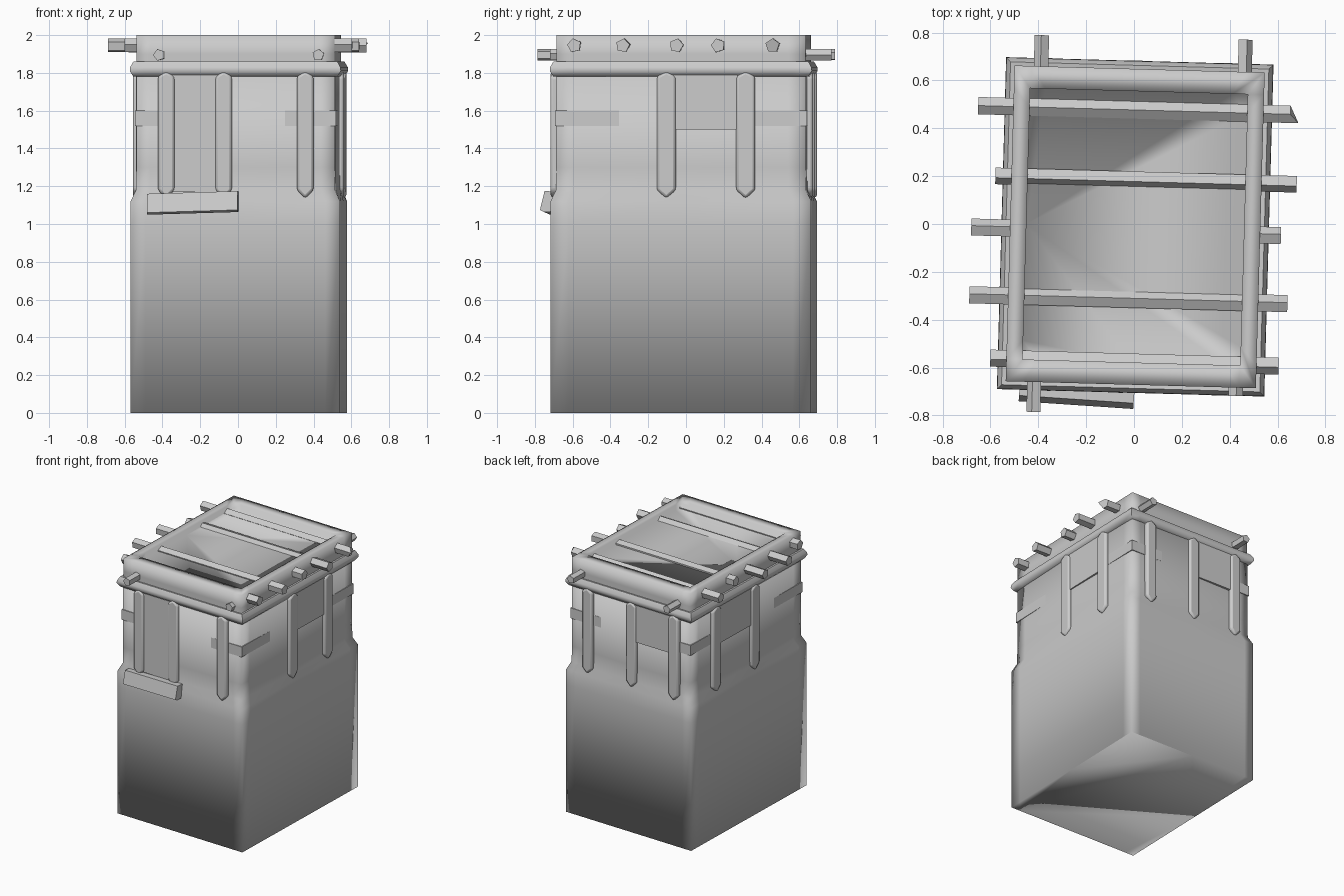
import bpy, bmesh
from math import radians, pi
from mathutils import Matrix, Vector

if "Cube" in bpy.data.objects:
    bpy.data.objects.remove(bpy.data.objects["Cube"])

# whole tower is turned slightly and nudged off centre
TURN = Matrix.Translation((0.005, -0.012, 0)) @ Matrix.Rotation(radians(-1.6), 4, 'Z')
HW, HD = 0.554, 0.69          # half width / depth of the lower body


def finish(name, bm, smooth=None, bevel=0, matrix=Matrix()):
    bm.transform(TURN @ matrix)
    bmesh.ops.recalc_face_normals(bm, faces=bm.faces)
    me = bpy.data.meshes.new(name)
    bm.to_mesh(me)
    bm.free()
    ob = bpy.data.objects.new(name, me)
    bpy.context.collection.objects.link(ob)
    if bevel:
        m = ob.modifiers.new("bevel", 'BEVEL')
        m.width, m.segments = bevel, 2
    if smooth:
        bpy.ops.object.select_all(action='DESELECT')
        ob.select_set(True)
        bpy.context.view_layer.objects.active = ob
        bpy.ops.object.shade_smooth_by_angle(angle=radians(smooth))
    return ob


def ring(bm, hw, hd, z, bulge):
    """Rectangular loop with support points beside the corners."""
    pts = []
    for k in range(4):
        a, d = ((hw, hd), (hd, hw))[k % 2]
        rot = Matrix.Rotation(k * pi / 2, 3, 'Z')
        for u in (-1, -0.86, 0, 0.86):
            pts.append(bm.verts.new(rot @ Vector((u * a, -d - bulge * (1 - u * u), z))))
    return pts


def loft(name, rings, smooth, cap_start=True, cap_end=True, closed=False):
    bm = bmesh.new()
    loops = [ring(bm, *r) for r in rings]
    pairs = list(zip(loops, loops[1:]))
    if closed:
        pairs.append((loops[-1], loops[0]))
    for a, b in pairs:
        for i in range(16):
            j = (i + 1) % 16
            bm.faces.new((a[i], a[j], b[j], b[i]))
    if cap_start and not closed:
        bm.faces.new(loops[0])
    if cap_end and not closed:
        bm.faces.new(loops[-1])
    return finish(name, bm, smooth)


def prism(name, pts, d0, d1, side, bevel=0):
    """Outline in (along wall, z), extruded from depth d0 to d1 on a wall."""
    bm = bmesh.new()
    f = bm.faces.new([bm.verts.new((u, -d0, z)) for u, z in pts])
    ext = bmesh.ops.extrude_face_region(bm, geom=[f])
    for v in ext['geom']:
        if isinstance(v, bmesh.types.BMVert):
            v.co.y = -d1
    return finish(name, bm, 40 if bevel else None, bevel,
                  Matrix.Rotation(side * pi / 2, 4, 'Z'))


# body with a shoulder; upper walls bulge a little between the corners
loft("tower_body", [(HW, HD, 0, 0), (HW, HD, 1.0, 0), (HW, HD, 1.12, 0),
                    (0.527, 0.662, 1.18, 0.014), (0.525, 0.66, 1.3, 0.014),
                    (0.525, 0.66, 1.82, 0.014)], 95)

# thin band wrapped round the upper walls
loft("wall_band", [(0.51, 0.645, 1.52, 0), (0.533, 0.668, 1.52, 0),
                   (0.533, 0.668, 1.60, 0), (0.51, 0.645, 1.60, 0)], 30, closed=True)

# cornice
loft("cornice", [(0.50, 0.64, 1.78, 0), (0.54, 0.675, 1.78, 0), (0.559, 0.694, 1.81, 0),
                 (0.557, 0.692, 1.83, 0), (0.54, 0.675, 1.86, 0), (0.50, 0.64, 1.855, 0)],
     60, closed=True)

# parapet with sunken roof
loft("parapet", [(0.523, 0.66, 1.82, 0), (0.523, 0.66, 1.90, 0), (0.523, 0.66, 2.0, 0),
                 (0.455, 0.567, 2.0, 0), (0.455, 0.567, 1.955, 0)], 95, cap_start=False)

# ribs: wall index 0 front, 1 right, 2 back, 3 left
ribs = {0: (-0.366, -0.062, 0.37), 1: (-0.077, 0.343),
        2: (-0.37, 0.02, 0.395), 3: (-0.38, 0.08)}
for side, places in ribs.items():
    outer = (HD if side % 2 == 0 else HW) + 0.005
    for n, u in enumerate(places):
        w = 0.044 if side % 2 == 0 else 0.05
        outline = [(u - w, 1.18), (u, 1.135), (u + w, 1.18),
                   (u + w, 1.78), (u, 1.81), (u - w, 1.78)]
        prism(f"rib_{side}_{n}", outline, outer - 0.06, outer, side, 0.014)

# panels set between pairs of ribs
for side, u0, u1, z0 in ((0, -0.40, -0.03, 1.17), (1, -0.04, 0.30, 1.5),
                         (2, 0.02, 0.395, 1.5), (3, -0.38, 0.08, 1.5)):
    outer = (HD if side % 2 == 0 else HW) - 0.006
    prism(f"panel_{side}", [(u0, z0), (u1, z0), (u1, 1.79), (u0, 1.79)],
          outer - 0.05, outer, side)

# tilted curved sill under the front panel
bm = bmesh.new()
profile = [(-0.025, 0.052), (0.03, 0.058), (0.03, -0.05), (-0.012, -0.058),
           (-0.035, -0.05), (-0.03, 0)]
ends = [[bm.verts.new((x, y, z + x * 0.03)) for y, z in profile] for x in (-0.24, 0.24)]
for i in range(6):
    j = (i + 1) % 6
    bm.faces.new((ends[0][i], ends[0][j], ends[1][j], ends[1][i]))
bm.faces.new(ends[0])
bm.faces.new(ends[1])
finish("front_sill", bm, 50, 0,
       Matrix.Translation((-0.225, -0.71, 1.112)) @ Matrix.Rotation(radians(-2.5), 4, 'Z')
       @ Matrix.Rotation(radians(-8), 4, 'X'))


def log(name, a, b, at, z, r, along_y=False, spin=0.0, tip=0):
    """Five-sided log from a to b; tip stretches one end corner."""
    bm = bmesh.new()
    bmesh.ops.create_cone(bm, cap_ends=True, segments=5, radius1=r, radius2=r, depth=b - a,
                          matrix=Matrix.Translation(((a + b) / 2, 0, 0))
                          @ Matrix.Rotation(pi / 2, 4, 'Y') @ Matrix.Rotation(spin, 4, 'Z'))
    if tip:
        v = min((v for v in bm.verts if v.co.x > b - 0.01), key=lambda v: v.co.y)
        v.co.x += tip
    m = Matrix.Rotation(pi / 2, 4, 'Z') if along_y else Matrix()
    finish(name, bm, None, 0,
           Matrix.Translation((at, 0, z) if along_y else (0, at, z)) @ m)


# roof logs across the tower
for n, (a, b, y, spin, tip) in enumerate((
        (-0.67, 0.635, 0.488, 0.3, 0.035), (-0.59, 0.67, 0.20, 0.6, 0),
        (-0.685, -0.47, -0.022, 0.1, 0), (-0.47, 0.61, -0.022, 0.1, 0),
        (-0.685, 0.645, -0.305, 0.15, 0), (-0.59, 0.615, -0.563, 0.5, 0))):
    if n == 3:
        a = 0.47
    log(f"roof_log_{n}", a, b, y, 1.945, 0.038, False, spin, tip)

# shorter log ends on front and back
for n, (a, b, x) in enumerate(((-0.785, -0.6, -0.401), (0.6, 0.79, -0.411),
                               (-0.695, -0.6, 0.439), (0.6, 0.795, 0.437))):
    log(f"end_log_{n}", a, b, x, 1.895, 0.032, True, 0.2 * n)
